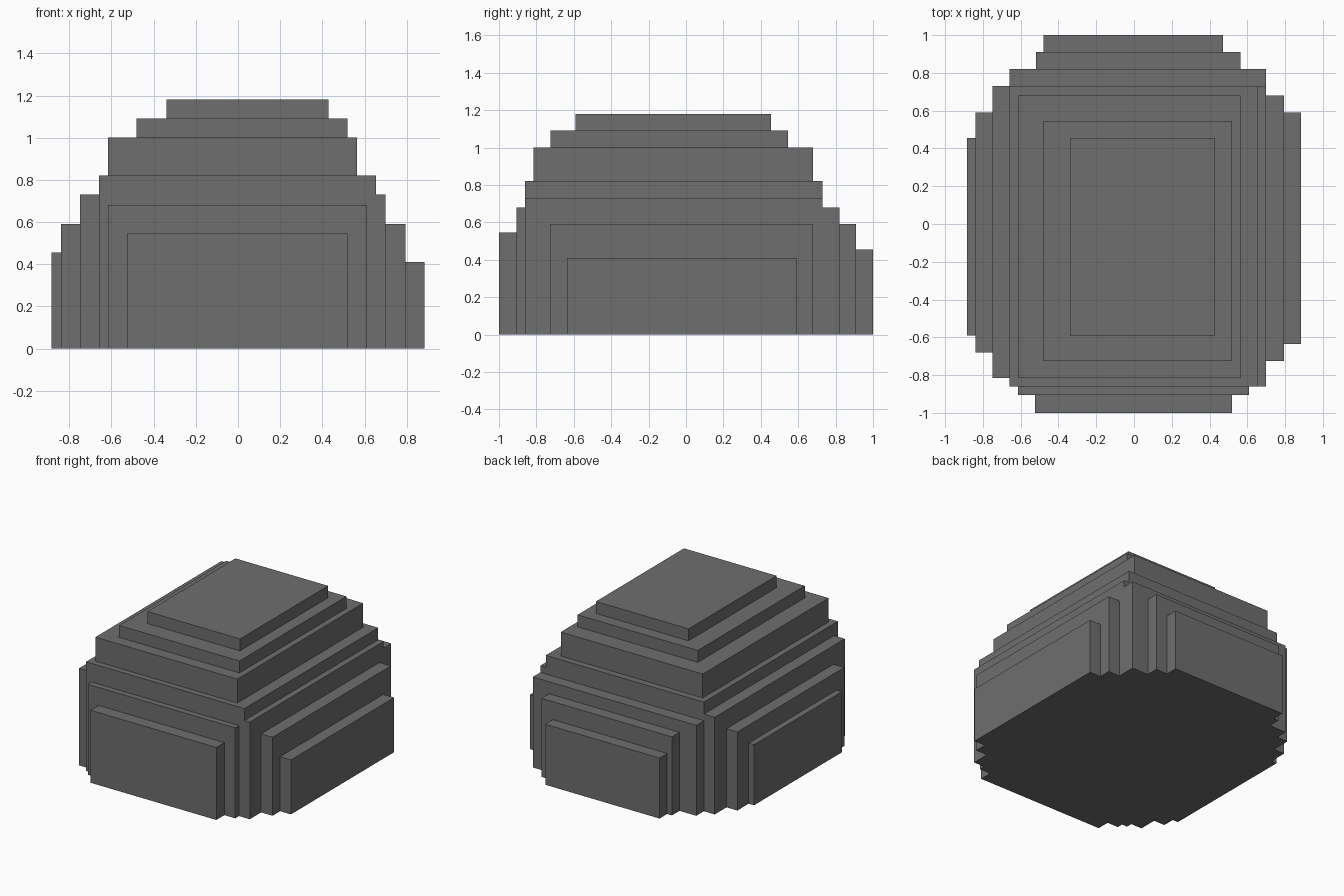
import bpy
import bmesh
import math

# Clear the default cube only
if "Cube" in bpy.data.objects:
    bpy.data.objects.remove(bpy.data.objects["Cube"], do_unlink=True)

# Stone colour
stone = bpy.data.materials.new("stone_grey")
colour = (0.156, 0.156, 0.156, 1.0)
stone.diffuse_color = colour
stone.use_nodes = True
bsdf = next(n for n in stone.node_tree.nodes if n.type == 'BSDF_PRINCIPLED')
bsdf.inputs["Base Color"].default_value = colour
bsdf.inputs["Roughness"].default_value = 0.9


def block(name, x0, x1, y0, y1, top):
    """Box standing on the ground."""
    bm = bmesh.new()
    bmesh.ops.create_cube(bm, size=1)
    for v in bm.verts:
        v.co = (x1 if v.co.x > 0 else x0,
                y1 if v.co.y > 0 else y0,
                top if v.co.z > 0 else 0)
    mesh = bpy.data.meshes.new(name)
    bm.to_mesh(mesh)
    bm.free()
    mesh.materials.append(stone)
    ob = bpy.data.objects.new(name, mesh)
    bpy.context.collection.objects.link(ob)
    return ob


# Core and stacked terraces
boulder = block("boulder", -0.66, 0.655, -0.86, 0.73, 0.82)
layers = [
    ("lower_terrace", -0.615, 0.565, -0.815, 0.68, 1.0),
    ("middle_terrace", -0.48, 0.52, -0.725, 0.545, 1.09),
    ("top_terrace", -0.34, 0.43, -0.59, 0.455, 1.18),
    # Slabs stepping out to the left (+x)
    ("left_inner_slab", 0.1, 0.70, -0.86, 0.73, 0.73),
    ("left_middle_slab", 0.1, 0.795, -0.725, 0.68, 0.59),
    ("left_outer_slab", 0.1, 0.885, -0.635, 0.59, 0.41),
    # Slabs stepping out to the right (-x)
    ("right_inner_slab", -0.75, -0.1, -0.815, 0.73, 0.73),
    ("right_middle_slab", -0.84, -0.1, -0.68, 0.59, 0.59),
    ("right_outer_slab", -0.885, -0.1, -0.59, 0.455, 0.455),
    # Slabs stepping out to the front
    ("front_inner_slab", -0.615, 0.61, -0.905, -0.1, 0.68),
    ("front_outer_slab", -0.525, 0.52, -1.0, -0.1, 0.545),
    # Slabs stepping out to the back
    ("back_inner_slab", -0.66, 0.70, 0.1, 0.82, 0.68),
    ("back_middle_slab", -0.52, 0.565, 0.1, 0.91, 0.59),
    ("back_outer_slab", -0.48, 0.47, 0.1, 1.0, 0.455),
]

# Merge every layer into one closed shell
bpy.context.view_layer.objects.active = boulder
for layer in layers:
    part = block(*layer)
    mod = boulder.modifiers.new("union", 'BOOLEAN')
    mod.operation = 'UNION'
    mod.solver = 'EXACT'
    mod.object = part
    bpy.ops.object.modifier_apply(modifier=mod.name)
    bpy.data.objects.remove(part, do_unlink=True)

# Tidy coplanar faces left by the merge
bm = bmesh.new()
bm.from_mesh(boulder.data)
bmesh.ops.remove_doubles(bm, verts=bm.verts, dist=0.0005)
bmesh.ops.dissolve_limit(bm, angle_limit=math.radians(1),
                         verts=bm.verts, edges=bm.edges)
bmesh.ops.recalc_face_normals(bm, faces=bm.faces)
bm.to_mesh(boulder.data)
bm.free()
